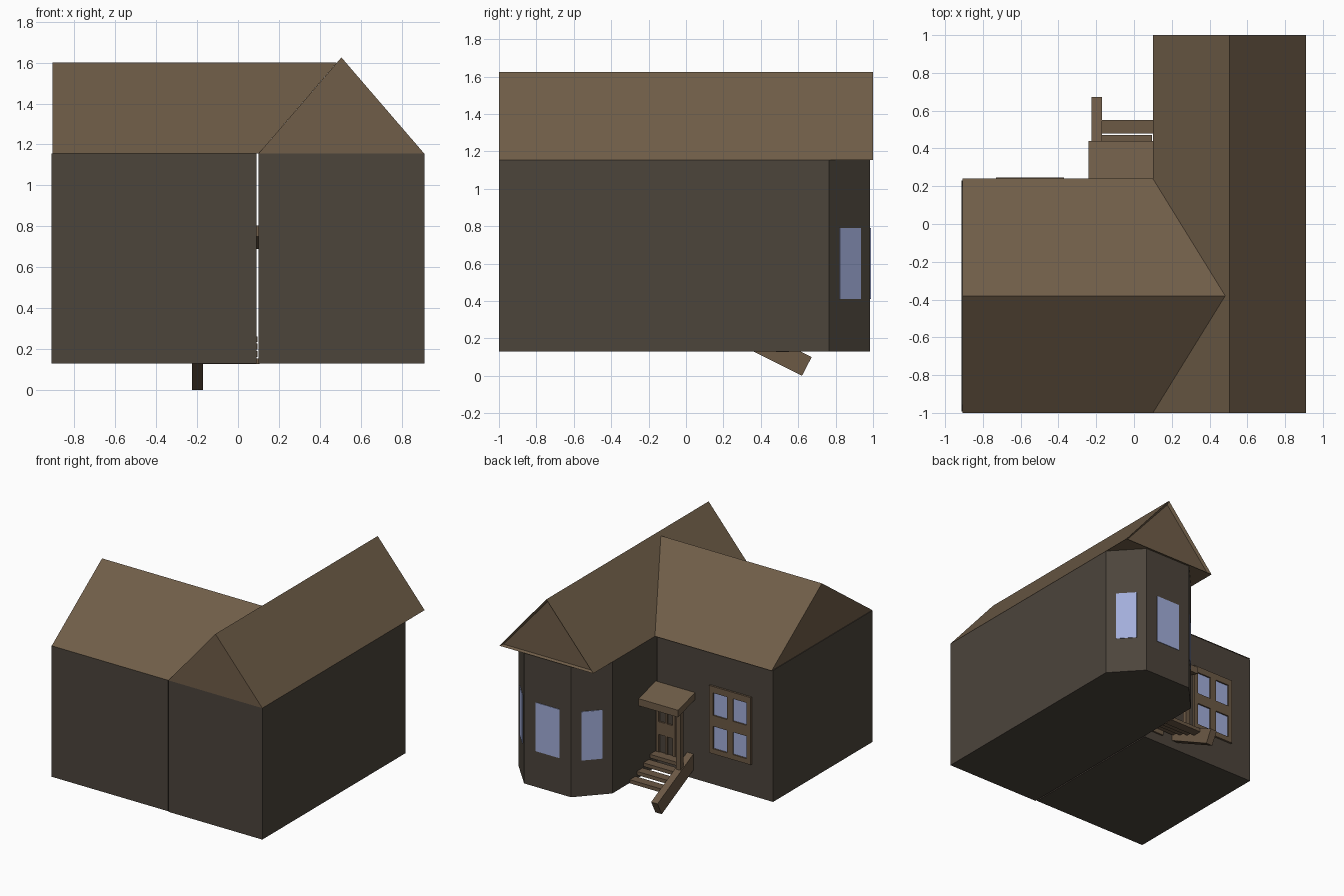
import bpy, bmesh
from mathutils import Vector

if "Cube" in bpy.data.objects:
    bpy.data.objects.remove(bpy.data.objects["Cube"])


def material(name, r, g, b):
    m = bpy.data.materials.new(name)
    m.diffuse_color = (r, g, b, 1)
    m.use_nodes = True
    m.node_tree.nodes["Principled BSDF"].inputs["Base Color"].default_value = m.diffuse_color
    return m


WALL = material("wall_paint", 0.072, 0.058, 0.044)
ROOF = material("roof_brown", 0.16, 0.11, 0.065)
WOOD = material("wood_brown", 0.15, 0.10, 0.06)
GLASS = material("window_glass", 0.36, 0.42, 0.70)


def finish(name, bm, mat):
    bmesh.ops.recalc_face_normals(bm, faces=bm.faces)
    me = bpy.data.meshes.new(name)
    bm.to_mesh(me)
    bm.free()
    me.materials.append(mat)
    ob = bpy.data.objects.new(name, me)
    bpy.context.collection.objects.link(ob)
    return ob


def loft(name, start, end, mat, inset_end=False):
    """Solid between two matching outlines."""
    bm = bmesh.new()
    a = [bm.verts.new(p) for p in start]
    b = [bm.verts.new(p) for p in end]
    n = len(a)
    bm.faces.new(a[::-1])
    cap = bm.faces.new(b)
    for i in range(n):
        j = (i + 1) % n
        bm.faces.new((a[i], a[j], b[j], b[i]))
    if inset_end:
        bmesh.ops.recalc_face_normals(bm, faces=bm.faces)
        bmesh.ops.inset_individual(bm, faces=[cap], thickness=0.025, depth=-0.02)
    return finish(name, bm, mat)


def box(name, x0, x1, y0, y1, z0, z1, mat):
    ring = [(x0, y0), (x1, y0), (x1, y1), (x0, y1)]
    return loft(name, [(x, y, z0) for x, y in ring], [(x, y, z1) for x, y in ring], mat)


def side_profile(name, pts, x0, x1, mat):
    return loft(name, [(x0, y, z) for y, z in pts], [(x1, y, z) for y, z in pts], mat)


FLOOR, EAVE = 0.13, 1.155

# Walls: long wing with a bay end, and the side wing
plan = [(0.10, -1), (0.91, -1), (0.91, 0.765), (0.707, 0.985), (0.303, 0.985), (0.10, 0.765)]
loft("main_walls", [(x, y, FLOOR) for x, y in plan], [(x, y, EAVE) for x, y in plan], WALL)
box("side_wing_walls", -0.912, 0.09, -0.993, 0.23, FLOOR, EAVE, WALL)

# Roofs: long gable with a recessed rear panel, side gable meeting it in valleys
gable = [(0.10, EAVE), (0.91, EAVE), (0.505, 1.625)]
loft("main_roof", [(x, -1, z) for x, z in gable], [(x, 1, z) for x, z in gable], ROOF, True)
loft("side_roof", [(-0.907, -1, EAVE), (-0.907, 0.24, EAVE), (-0.907, -0.38, 1.60)],
     [(0.10, -1, EAVE), (0.10, 0.24, EAVE), (0.483, -0.38, 1.60)], ROOF)

# Bay windows: one pane centred on each of the three bay faces
for i, label in ((2, "right"), (3, "middle"), (4, "left")):
    p, q = Vector(plan[i]), Vector(plan[i + 1])
    d = (q - p).normalized()
    out = Vector((d.y, -d.x)) * 0.004
    a, b = p.lerp(q, 0.25), p.lerp(q, 0.76)
    ring = [a - out, b - out, b + out, a + out]
    loft("bay_window_" + label, [(v.x, v.y, 0.41) for v in ring],
         [(v.x, v.y, 0.79) for v in ring], GLASS)


def grid_frame(name, xs, zs, y0, y1):
    """Two-by-two frame: xs and zs list the outer edges and pane edges."""
    for k in range(3):
        box(f"{name}_upright_{k + 1}", xs[2 * k], xs[2 * k + 1], y0, y1, zs[0], zs[5], WOOD)
        for c in (1, 3):
            box(f"{name}_bar_{k + 1}_{c}", xs[c], xs[c + 1], y0, y1,
                zs[2 * k], zs[2 * k + 1], WOOD)


# Side wing window and door
grid_frame("window", [-0.73, -0.695, -0.575, -0.525, -0.405, -0.37],
           [0.375, 0.415, 0.59, 0.675, 0.85, 0.90], 0.225, 0.245)
box("window_glass", -0.70, -0.40, 0.225, 0.234, 0.40, 0.86, GLASS)
grid_frame("door", [-0.075, -0.055, -0.005, 0.01, 0.065, 0.09],
           [0.20, 0.26, 0.40, 0.50, 0.62, 0.72], 0.225, 0.243)

# Porch: sloping canopy, post, slanted stringer
side_profile("porch_canopy", [(0.23, 0.75), (0.23, 0.803), (0.44, 0.745), (0.44, 0.69)],
             -0.24, 0.10, ROOF)
box("porch_post", -0.218, -0.18, 0.34, 0.378, 0.22, 0.73, WOOD)
side_profile("stair_stringer", [(0.23, 0.195), (0.62, 0.0), (0.672, 0.10), (0.23, 0.32)],
             -0.225, -0.17, WOOD)

# Open stair treads
for i in range(4):
    y, z = 0.55 - 0.08 * i, 0.155 + 0.036 * i
    box(f"stair_tread_{i + 1}", -0.18, 0.105 if i == 0 else 0.095,
        y - 0.07, y, z - 0.028, z, WOOD)
